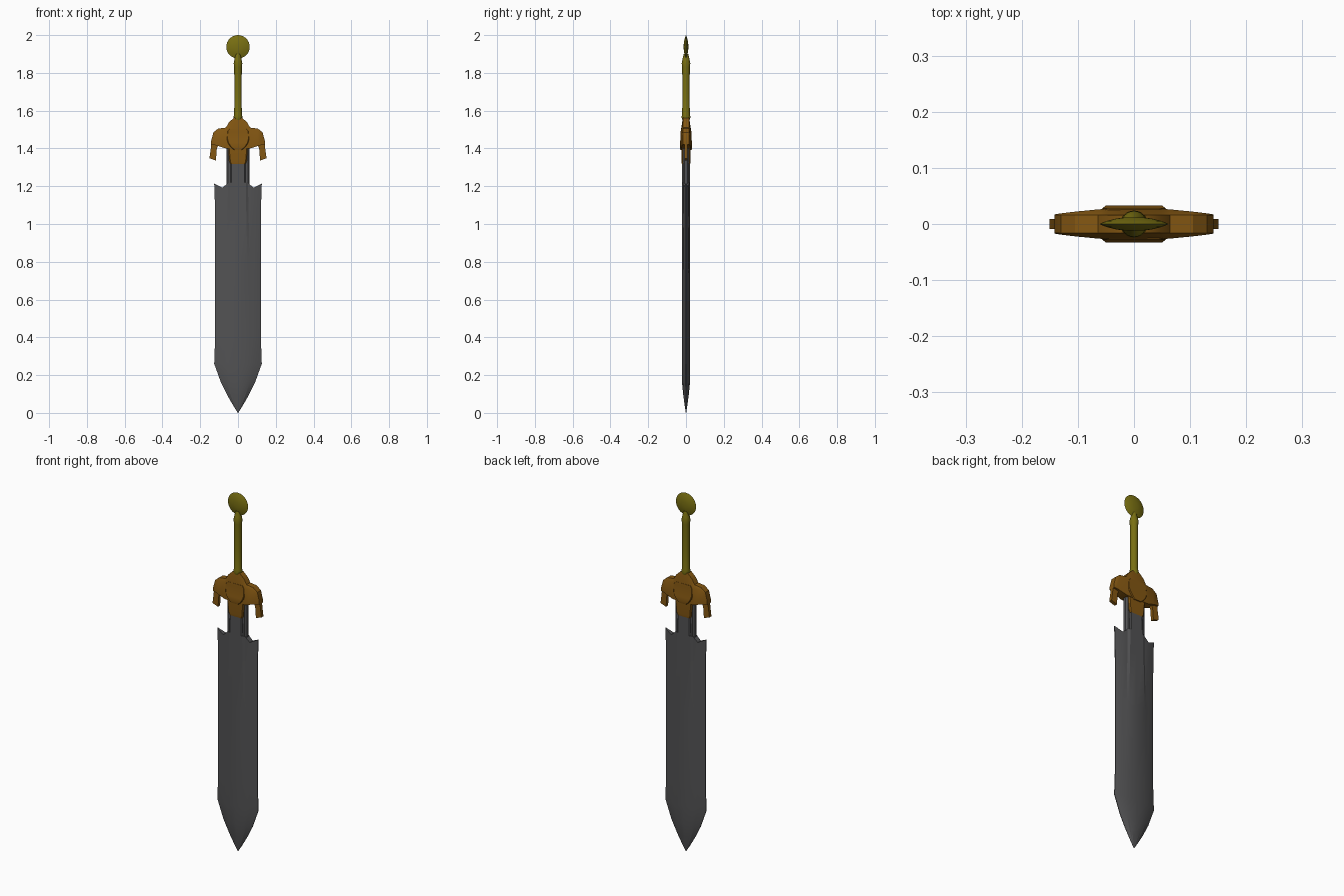
import bpy
import bmesh
import math

cube = bpy.data.objects.get("Cube")
if cube:
    bpy.data.objects.remove(cube, do_unlink=True)


def material(name, color):
    m = bpy.data.materials.new(name)
    m.use_nodes = True
    m.diffuse_color = (*color, 1)
    m.node_tree.nodes["Principled BSDF"].inputs["Base Color"].default_value = (*color, 1)
    return m


STEEL = material("dark steel", (0.085, 0.085, 0.088))
BRONZE = material("bronze", (0.23, 0.095, 0.006))
OLIVE = material("olive gold", (0.19, 0.16, 0.006))


def loft(name, rings, mat, strip_caps=False, angle=30):
    """Skin a list of closed rings and cap both ends."""
    bm = bmesh.new()
    loops = [[bm.verts.new(p) for p in ring] for ring in rings]
    n = len(loops[0])
    for a, b in zip(loops, loops[1:]):
        for i in range(n):
            j = (i + 1) % n
            bm.faces.new((a[i], a[j], b[j], b[i]))
    for cap in (loops[0], loops[-1]):
        if strip_caps:
            for i in range(n // 2 - 1):
                bm.faces.new((cap[i], cap[i + 1], cap[n - 2 - i], cap[n - 1 - i]))
        else:
            bm.faces.new(cap)
    bmesh.ops.recalc_face_normals(bm, faces=bm.faces)
    mesh = bpy.data.meshes.new(name)
    bm.to_mesh(mesh)
    bm.free()
    obj = bpy.data.objects.new(name, mesh)
    bpy.context.collection.objects.link(obj)
    mesh.materials.append(mat)
    bpy.ops.object.select_all(action="DESELECT")
    obj.select_set(True)
    bpy.context.view_layer.objects.active = obj
    bpy.ops.object.shade_smooth_by_angle(angle=math.radians(angle))
    return obj


def slab_ring(z, w, d, c=0.006):
    """Rectangle with chamfered corners at height z."""
    return [(x, y, z) for x, y in (
        (-w, -d + c), (-w + c, -d), (w - c, -d), (w, -d + c),
        (w, d - c), (w - c, d), (-w + c, d), (-w, d - c))]


def circle(r, count=24):
    return [(r * math.cos(2 * math.pi * i / count), r * math.sin(2 * math.pi * i / count))
            for i in range(count)]


# Blade: raised centre band, flat cheeks and ground edges
def blade_ring(z, edge, band, t, s, notch=None):
    k = min(1, edge / 0.12)
    cols = [(0, t), (band * k, t), ((band + 0.012) * k, s), (0.082 * k, s * 0.9), (edge, 0.002 * k)]
    dz = notch or [0] * len(cols)
    half = [(x, y, z + h) for (x, y), h in zip(cols, dz)]
    front = [(-x, -y, h) for x, y, h in reversed(half)] + [(x, -y, h) for x, y, h in half[1:]]
    return front + [(x, -y, h) for x, y, h in reversed(front)]


blade_rows = [
    (0.0, 0.001, 0.05, 0.001, 0.001), (0.04, 0.026, 0.05, 0.007, 0.006),
    (0.09, 0.055, 0.05, 0.014, 0.012), (0.16, 0.09, 0.05, 0.021, 0.018),
    (0.26, 0.126, 0.05, 0.022, 0.019), (0.4, 0.121, 0.05, 0.022, 0.019),
    (0.8, 0.121, 0.049, 0.022, 0.018), (1.1, 0.122, 0.043, 0.022, 0.015),
]
blade_rings = [blade_ring(*r) for r in blade_rows]
blade_rings.append(blade_ring(1.2, 0.126, 0.041, 0.022, 0.015, [0.02, 0.02, 0.018, -0.008, 0.014]))
loft("blade", blade_rings, STEEL, strip_caps=True, angle=20)

# Narrow blade root rising into the guard
loft("blade_root", [slab_ring(z, 0.06, 0.015, 0.008) for z in (1.18, 1.42)], STEEL)
loft("blade_root_ridge", [slab_ring(1.2, 0.041, 0.022), slab_ring(1.42, 0.038, 0.022)], STEEL)

# Guard wings: stations of x, top, bottom and half depth
stations = [
    (0, 1.568, 1.4, 0.027), (0.022, 1.562, 1.4, 0.027), (0.048, 1.538, 1.4, 0.027),
    (0.064, 1.51, 1.4, 0.026), (0.105, 1.505, 1.413, 0.022),
    (0.13, 1.485, 1.42, 0.019), (0.142, 1.44, 1.42, 0.017),
]


def guard_ring(x, top, bottom, d):
    shoulder = min(1.495, top - 0.008)
    u = 0.016
    return [(x, -d, bottom), (x, -d, shoulder), (x, -u, top),
            (x, u, top), (x, d, shoulder), (x, d, bottom)]


mirrored = [(-x, a, b, d) for x, a, b, d in reversed(stations[1:])] + stations
loft("guard", [guard_ring(*s) for s in mirrored], BRONZE)

# Hooked prongs under the wing tips
prong = [(1.43, 0.098, 0.142), (1.4, 0.112, 0.144), (1.34, 0.117, 0.151)]
for side, label in ((1, "left"), (-1, "right")):
    rings = []
    for z, inner, outer in prong:
        lift = 0.008 if z < 1.35 else 0
        rings.append([(side * inner, -0.009, z - lift / 2), (side * outer, -0.009, z + lift),
                      (side * outer, 0.009, z + lift), (side * inner, 0.009, z - lift / 2)])
    loft("prong_" + label, rings, BRONZE)

# Collar around the blade root and raised shield plate
loft("collar", [slab_ring(1.317, 0.04, 0.022), slab_ring(1.33, 0.046, 0.024),
                slab_ring(1.42, 0.054, 0.025)], BRONZE)
shield = [(1.393, 0.022, 0.03), (1.408, 0.04, 0.033), (1.43, 0.054, 0.033),
          (1.45, 0.059, 0.029), (1.49, 0.058, 0.028), (1.503, 0.048, 0.027)]
loft("shield_plate", [slab_ring(*s, 0.004) for s in shield], BRONZE)

# Grip with slight swellings at both ends
grip = [(1.55, 0.019), (1.565, 0.024), (1.58, 0.02), (1.7, 0.0195), (1.83, 0.02),
        (1.85, 0.023), (1.87, 0.019), (1.9, 0.012)]
loft("grip", [[(x, y, z) for x, y in circle(r)] for z, r in grip], OLIVE, angle=40)

# Lens-shaped pommel
lens = [(-0.012, 0.014), (-0.01, 0.03), (-0.005, 0.05), (0, 0.062),
        (0.005, 0.05), (0.01, 0.03), (0.012, 0.014)]
loft("pommel", [[(x, y, 1.938 + z) for x, z in circle(r, 32)] for y, r in lens], OLIVE)
